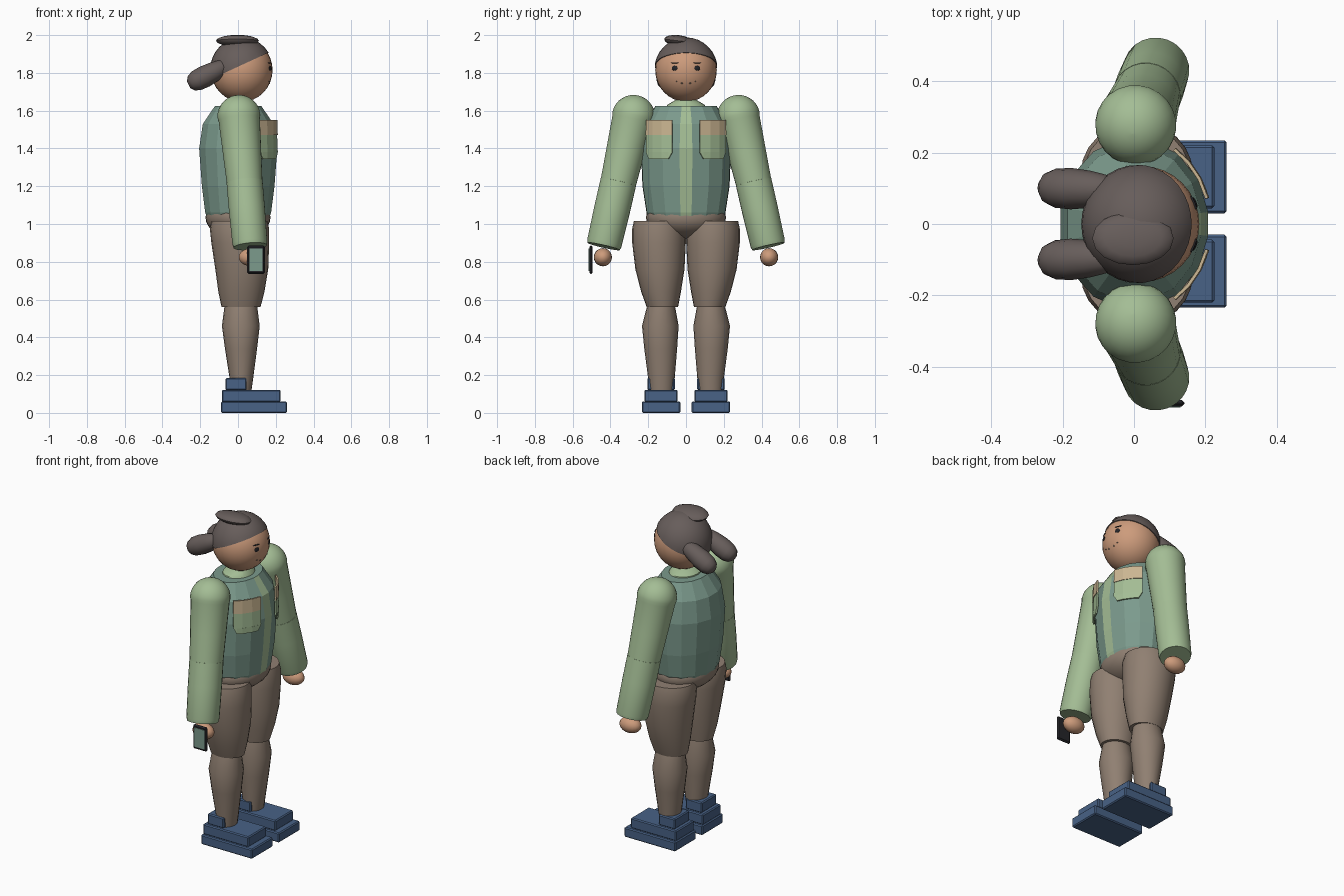
import bpy, bmesh, math
from mathutils import Vector, Matrix

cube = bpy.data.objects.get("Cube")
if cube:
    bpy.data.objects.remove(cube, do_unlink=True)


def material(name, r, g, b):
    m = bpy.data.materials.new(name)
    m.use_nodes = True
    m.diffuse_color = (r, g, b, 1)
    m.node_tree.nodes["Principled BSDF"].inputs["Base Color"].default_value = (r, g, b, 1)
    return m


SKIN = material("skin", .61, .33, .20)
HAIR = material("dark_hair", .135, .11, .104)
SHIRT = material("light_green", .37, .51, .30)
VEST = material("grey_green", .20, .325, .265)
PANTS = material("taupe_brown", .28, .215, .168)
SHOE = material("navy_blue", .065, .122, .24)
TAN = material("tan", .60, .47, .29)
BLACK = material("near_black", .018, .018, .022)


def finish(name, bm, mats, smooth=True, angle=40):
    bmesh.ops.recalc_face_normals(bm, faces=bm.faces)
    me = bpy.data.meshes.new(name)
    bm.to_mesh(me)
    bm.free()
    for m in mats:
        me.materials.append(m)
    ob = bpy.data.objects.new(name, me)
    bpy.context.collection.objects.link(ob)
    if smooth:
        bpy.ops.object.select_all(action='DESELECT')
        ob.select_set(True)
        bpy.context.view_layer.objects.active = ob
        bpy.ops.object.shade_smooth_by_angle(angle=math.radians(angle))
    return ob


def ball(name, mat, centre, radii, tilt=None, n=32):
    bm = bmesh.new()
    bmesh.ops.create_uvsphere(bm, u_segments=n, v_segments=n // 2, radius=1)
    bm.transform(Matrix.Translation(centre) @ (tilt or Matrix()) @ Matrix.Diagonal((*radii, 1)))
    return finish(name, bm, [mat])


def box(name, mat, lo, hi, bevel=.006):
    lo, hi = Vector(lo), Vector(hi)
    bm = bmesh.new()
    bmesh.ops.create_cube(bm, size=1)
    bm.transform(Matrix.Translation((lo + hi) / 2) @ Matrix.Diagonal((*(hi - lo), 1)))
    if bevel:
        bmesh.ops.bevel(bm, geom=bm.edges[:], offset=bevel, segments=1, affect='EDGES')
    return finish(name, bm, [mat], smooth=False)


def loft(bm, rings, angles, closed=True, caps=True):
    """Rings are (z, centre x, centre y, radius x, radius y)."""
    rows = [[bm.verts.new((cx + rx * math.cos(a), cy + ry * math.sin(a), z)) for a in angles]
            for z, cx, cy, rx, ry in rings]
    n = len(angles)
    for low, high in zip(rows, rows[1:]):
        for i in range(n if closed else n - 1):
            j = (i + 1) % n
            bm.faces.new((low[i], low[j], high[j], high[i]))
    if caps:
        bm.faces.new(rows[0])
        bm.faces.new(rows[-1])


def circle(n):
    return [math.tau * i / n for i in range(n)]


def limb(name, mat, start, end, profile, n=24):
    """Round profile of (distance along, radius) laid from start towards end."""
    start, end = Vector(start), Vector(end)
    bm = bmesh.new()
    loft(bm, [(d, 0, 0, r, r) for d, r in profile], circle(n))
    bm.transform(Matrix.Translation(start) @ (end - start).to_track_quat('Z', 'Y').to_matrix().to_4x4())
    return finish(name, bm, [mat])


# Head and hair cap cut by a sloping hairline
head_centre = Vector((.02, 0, 1.815))
ball("head", SKIN, head_centre, (.163, .163, .168))
bm = bmesh.new()
bmesh.ops.create_uvsphere(bm, u_segments=32, v_segments=16, radius=1)
bm.transform(Matrix.Translation(head_centre) @ Matrix.Diagonal((.168, .168, .173, 1)))
bmesh.ops.bisect_plane(bm, geom=bm.verts[:] + bm.edges[:] + bm.faces[:], plane_co=(.02, 0, 1.842),
                       plane_no=(-.46, 0, 1), clear_inner=True)
bmesh.ops.holes_fill(bm, edges=[e for e in bm.edges if e.is_boundary])
finish("hair_cap", bm, [HAIR])
ball("hair_bun", HAIR, (-.003, -.04, 1.97), (.114, .076, .03), Matrix.Rotation(-.12, 4, 'X'), 16)

# Face details lie on the front of the head
def on_face(name, mat, y, z, half_width, half_height):
    x = head_centre.x + .163 * math.sqrt(1 - (y / .163) ** 2 - ((z - head_centre.z) / .168) ** 2)
    tilt = Matrix.Rotation(math.asin(y / .163), 4, 'Z')
    ball(name, mat, (x, y, z), (.004, half_width, half_height), tilt, 12)


for s, side in ((1, "left"), (-1, "right")):
    on_face(side + "_eye", BLACK, s * .06, 1.825, .016, .013)
    on_face(side + "_eyebrow", BLACK, s * .06, 1.853, .022, .003)
    on_face(side + "_nose_dot", PANTS, s * .022, 1.745, .005, .004)
    on_face(side + "_freckle", PANTS, s * .05, 1.755, .004, .003)

    # Pigtail
    limb(side + "_pigtail", HAIR, (-.06, s * .095, 1.84), (-.262, s * .102, 1.737),
         [(0, .025), (.02, .042), (.07, .052), (.13, .058), (.18, .055), (.21, .042), (.226, .02)], 12)

    # Sleeve: rounded upper part and slightly wider forearm
    shoulder, wrist = Vector((.005, s * .278, 1.57)), Vector((.064, s * .436, .882))
    dome = [(-.113 * math.cos(t * math.pi / 16), .113 * math.sin(t * math.pi / 16) + .001) for t in range(9)]
    limb(side + "_upper_sleeve", SHIRT, shoulder, wrist, dome + [(.02, .11), (.2, .102), (.385, .094)])
    limb(side + "_lower_sleeve", SHIRT, shoulder, wrist,
         [(.355, .08), (.36, .096), (.5, .096), (.69, .093), (.709, .088)])
    ball(side + "_hand", SKIN, (.072, s * .44, .824), (.068, .048, .048), n=20)

    # Trouser leg
    bm = bmesh.new()
    loft(bm, [(.56, .016, s * .125, .103, .083), (.64, .018, s * .132, .122, .105),
              (.76, .02, s * .138, .14, .13), (.9, .012, s * .143, .153, .142),
              (.975, .008, s * .143, .157, .142), (1.015, .008, s * .143, .148, .133)], circle(24))
    finish(side + "_thigh", bm, [PANTS])
    bm = bmesh.new()
    loft(bm, [(.11, .016, s * .13, .054, .064), (.18, .018, s * .13, .062, .07),
              (.34, .016, s * .134, .085, .087), (.46, .015, s * .136, .1, .097),
              (.57, .015, s * .132, .086, .073)], circle(20))
    finish(side + "_shin", bm, [PANTS])

    # Stepped shoe
    for part, x0, x1, half, z0, z1 in (("sole", -.09, .26, .102, 0, .06), ("shoe_upper", -.086, .225, .088, .058, .122),
                                       ("shoe_cuff", -.066, .045, .073, .12, .185)):
        box(f"{side}_{part}", SHOE, (x0, s * .132 - half, z0), (x1, s * .132 + half, z1))

    # Chest pocket with flap, curved round the vest
    arc = [s * math.radians(a) for a in (17, 31, 45, 58)]
    inner_arc = [s * math.radians(a) for a in (22, 31, 45, 53)]
    for part, mat, levels in (("pocket", VEST, [(1.38, .216, .246), (1.475, .212, .246)]),
                              ("pocket_flap", TAN, [(1.47, .216, .248), (1.55, .213, .246)])):
        bm = bmesh.new()
        loft(bm, [(z, 0, 0, rx, ry) for z, rx, ry in levels], arc, False, False)
        if part == "pocket":
            # Tapered lower edge
            loft(bm, [(1.345, 0, 0, .215, .245), (1.38, 0, 0, .216, .246)], inner_arc, False, False)
            bm.verts.ensure_lookup_table()
            row, base = bm.verts[:4], bm.verts[8:12]
            bm.faces.new((row[0], row[1], base[0]))
            bm.faces.new((row[2], row[3], base[3]))
        ob = finish(f"{side}_{part}", bm, [SHIRT if part == "pocket" else mat], smooth=False)
        thick = ob.modifiers.new("thickness", 'SOLIDIFY')
        thick.thickness = .009
        thick.offset = 0

# Faceted vest whose front strip shows the shirt
bm = bmesh.new()
vest_angles = [math.radians(8 + 344 * k / 15) for k in range(16)]
loft(bm, [(1.02, 0, 0, .163, .195), (1.06, 0, 0, .177, .212), (1.2, 0, 0, .195, .234),
          (1.4, 0, 0, .21, .242), (1.53, 0, 0, .19, .222), (1.624, 0, 0, .125, .165)], vest_angles)
for f in bm.faces:
    c = f.calc_center_median()
    if len(f.verts) == 4 and c.x > 0 and abs(c.y) < .01:
        f.material_index = 1
finish("vest", bm, [VEST, SHIRT], smooth=False)

# Shirt collar inside the vest opening
bm = bmesh.new()
loft(bm, [(1.6, .005, 0, .09, .11), (1.63, .005, 0, .085, .1), (1.66, .01, 0, .05, .05)], circle(20))
finish("shirt_collar", bm, [SHIRT])

# Hips
ball("hips", PANTS, (0, 0, 1.035), (.172, .212, .115))

# Handheld phone with its screen facing outward
box("phone_body", BLACK, (.048, -.512, .736), (.142, -.494, .886), .008)
box("phone_screen", VEST, (.06, -.515, .752), (.13, -.51, .87), 0)
